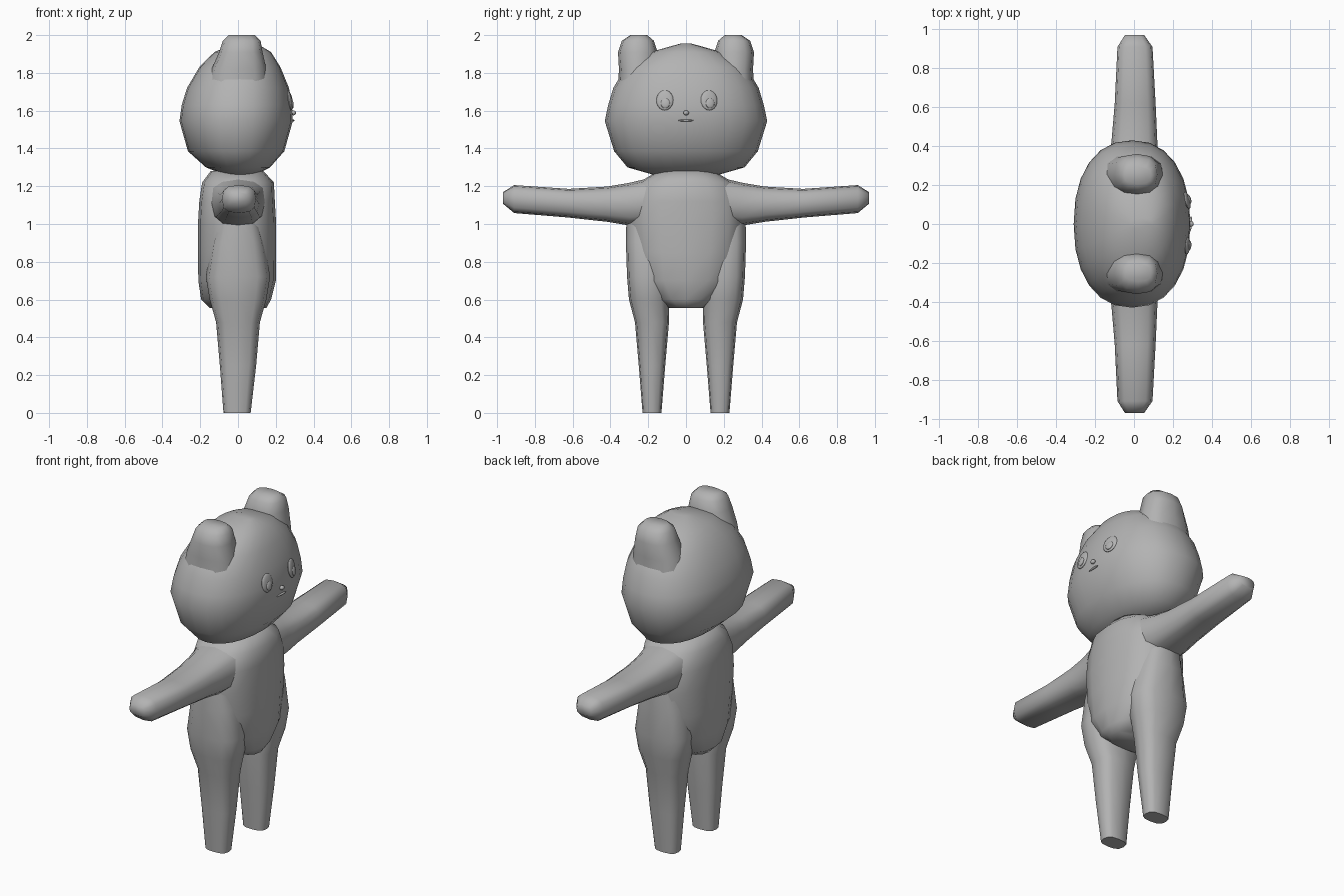
import bpy, bmesh, math
from mathutils import Vector

cube = bpy.data.objects.get("Cube")
if cube:
    bpy.data.objects.remove(cube, do_unlink=True)

grey = bpy.data.materials.new("plain grey")
grey.use_nodes = True
grey.diffuse_color = (0.45, 0.45, 0.45, 1)
grey.node_tree.nodes["Principled BSDF"].inputs["Base Color"].default_value = (0.45, 0.45, 0.45, 1)


def finish(name, bm, angle=50, mirror=False):
    """Turn a bmesh into a smooth shaded object, mirrored across y if wanted."""
    bmesh.ops.recalc_face_normals(bm, faces=bm.faces)
    mesh = bpy.data.meshes.new(name)
    bm.to_mesh(mesh)
    bm.free()
    mesh.materials.append(grey)
    obj = bpy.data.objects.new(name, mesh)
    bpy.context.collection.objects.link(obj)
    bpy.ops.object.select_all(action='DESELECT')
    obj.select_set(True)
    bpy.context.view_layer.objects.active = obj
    bpy.ops.object.shade_smooth_by_angle(angle=math.radians(angle))
    if mirror:
        mod = obj.modifiers.new("Mirror", 'MIRROR')
        mod.use_axis = (False, True, False)
        mod.use_mirror_merge = False
    return obj


def loft(name, rings, sides=16, power=2.5, axis='z', **options):
    """Skin rounded rings (position, centre a, centre b, radius a, radius b)."""
    bm = bmesh.new()
    loops = []
    for t, a, b, ra, rb in rings:
        loop = []
        for i in range(sides):
            ang = 2 * math.pi * i / sides
            c, s = math.cos(ang), math.sin(ang)
            u = a + ra * math.copysign(abs(c) ** (2 / power), c)
            v = b + rb * math.copysign(abs(s) ** (2 / power), s)
            loop.append(bm.verts.new((u, v, t) if axis == 'z' else (u, t, v)))
        loops.append(loop)
    for low, high in zip(loops, loops[1:]):
        for i in range(sides):
            j = (i + 1) % sides
            bm.faces.new((low[i], low[j], high[j], high[i]))
    bm.faces.new(loops[0])
    bm.faces.new(loops[-1])
    return finish(name, bm, **options)


# Head
head = loft("head", [
    (1.26, 0.01, 0, .08, .17), (1.30, 0, 0, .17, .31), (1.385, -.01, 0, .255, .38),
    (1.545, -.01, 0, .30, .43), (1.63, -.006, 0, .292, .412), (1.72, 0, 0, .27, .385),
    (1.83, .01, 0, .215, .32), (1.91, .025, 0, .15, .19), (1.955, .04, 0, .06, .03),
], sides=24, power=2.25, angle=60)

# Ears
loft("ears", [
    (1.72, 0, .25, .16, .11), (1.82, .005, .25, .145, .105), (1.91, .015, .255, .115, .105),
    (1.97, .02, .255, .1, .085), (2.0, .02, .25, .07, .045),
], sides=12, mirror=True, angle=60)

# Torso
loft("torso", [
    (.555, 0, 0, .15, .09), (.60, -.01, 0, .185, .17), (.70, -.005, 0, .205, .26),
    (.85, -.005, 0, .207, .29), (1.0, -.005, 0, .207, .305), (1.12, -.005, 0, .20, .30),
    (1.22, 0, 0, .19, .25), (1.28, -.005, 0, .14, .15),
], power=2.4, angle=60)

# Arms
loft("arms", [
    (.12, 0, 1.13, .16, .13), (.30, 0, 1.105, .13, .113), (.42, .002, 1.105, .118, .093),
    (.62, .006, 1.11, .105, .076), (.91, .005, 1.132, .09, .074), (.97, .003, 1.138, .05, .03),
], sides=12, power=2.8, axis='y', mirror=True, angle=60)

# Legs, running up into the sides of the torso
loft("legs", [
    (0, -.005, .18, .072, .05), (.25, 0, .18, .096, .07), (.48, 0, .18, .116, .09),
    (.60, 0, .196, .15, .106), (.72, 0, .198, .17, .114), (.90, 0, .192, .14, .126),
    (1.05, 0, .19, .1, .125),
], sides=12, power=2.8, mirror=True)


# Face features, pressed flat against the front of the head
bpy.context.view_layer.update()


def face_blob(name, y, z, depth, width, height, lift=0):
    hit, place, normal, _ = head.ray_cast(Vector((1, y, z)), Vector((-1, 0, 0)))
    bm = bmesh.new()
    bmesh.ops.create_uvsphere(bm, u_segments=20, v_segments=10, radius=1)
    bmesh.ops.scale(bm, verts=bm.verts, vec=(depth, width, height))
    turn = Vector((1, 0, 0)).rotation_difference(normal).to_matrix()
    bmesh.ops.rotate(bm, verts=bm.verts, matrix=turn)
    bmesh.ops.translate(bm, verts=bm.verts, vec=place + normal * lift)
    finish(name, bm)


for side, y in (("near", -.112), ("far", .122)):
    face_blob(side + "_eye", y, 1.655, .012, .045, .054)
    face_blob(side + "_pupil", y + .003, 1.638, .008, .024, .027, .009)
face_blob("nose", 0, 1.588, .013, .015, .013, .006)
face_blob("mouth", 0, 1.548, .008, .04, .006)
